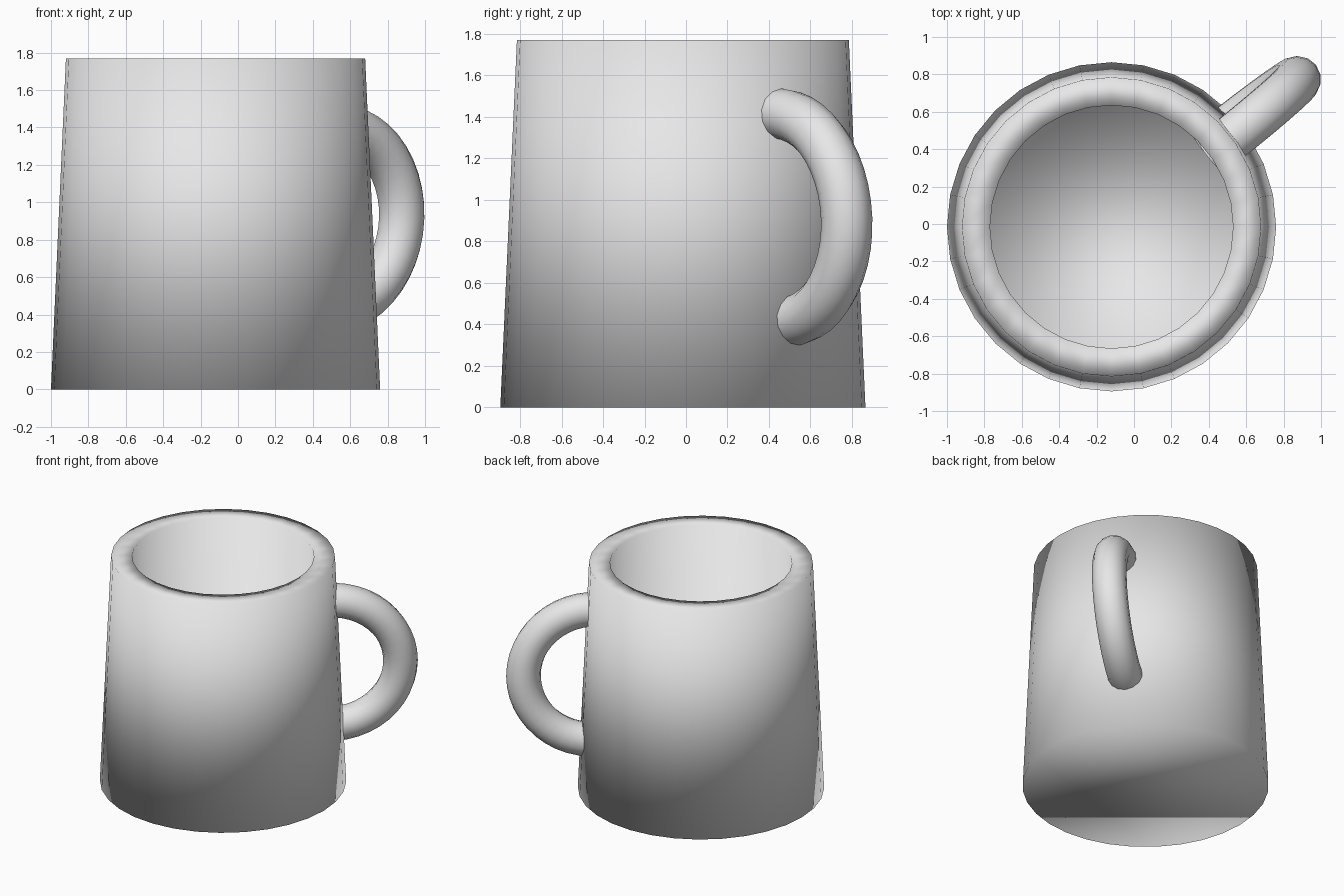
import bpy, bmesh
from math import cos, sin, pi, radians
from mathutils import Matrix, Vector

default_cube = bpy.data.objects.get("Cube")
if default_cube:
    bpy.data.objects.remove(default_cube, do_unlink=True)

grey = bpy.data.materials.new("light_grey")
grey.use_nodes = True
COLOUR = (0.8, 0.8, 0.8, 1)
grey.diffuse_color = COLOUR
grey.node_tree.nodes["Principled BSDF"].inputs["Base Color"].default_value = COLOUR


def make_object(name, bm):
    """Store a bmesh as a fully smooth-shaded object."""
    for face in bm.faces:
        face.smooth = True
    mesh = bpy.data.meshes.new(name)
    bm.to_mesh(mesh)
    bm.free()
    mesh.materials.append(grey)
    obj = bpy.data.objects.new(name, mesh)
    bpy.context.collection.objects.link(obj)
    return obj


CENTRE = Vector((-0.12, -0.015, 0))
HEIGHT, BASE_R, TOP_R, INNER_R, FLOOR = 1.77, 0.88, 0.80, 0.65, 0.15

# Cup body: tapered cylinder, flat rim, straight cavity
bm = bmesh.new()
bmesh.ops.create_cone(bm, cap_ends=True, segments=32, radius1=BASE_R,
                      radius2=TOP_R, depth=HEIGHT,
                      matrix=Matrix.Translation((0, 0, HEIGHT / 2)))
bm.normal_update()
top = max(bm.faces, key=lambda f: f.calc_center_median().z)
for scale, drop in ((INNER_R / TOP_R, 0), (1, HEIGHT - FLOOR)):
    top = bmesh.ops.extrude_discrete_faces(bm, faces=[top])["faces"][0]
    for v in top.verts:
        v.co.x *= scale
        v.co.y *= scale
        v.co.z -= drop
body = make_object("cup_body", bm)
body.location = CENTRE

# Handle: a bit over half a torus, its ends sunk into the wall
ARC_R, TUBE_R, STEPS, SIDES = 0.50, 0.124, 26, 14
reach = pi / 2 + radians(12.5)
bm = bmesh.new()
rings = []
for i in range(STEPS + 1):
    a = -reach + 2 * reach * i / STEPS
    ring = []
    for j in range(SIDES):
        b = 2 * pi * j / SIDES
        r = ARC_R + TUBE_R * cos(b)
        ring.append(bm.verts.new((r * cos(a), TUBE_R * sin(b), r * sin(a))))
    rings.append(ring)
for low, high in zip(rings, rings[1:]):
    for j in range(SIDES):
        k = (j + 1) % SIDES
        bm.faces.new((low[j], low[k], high[k], high[j]))
bmesh.ops.recalc_face_normals(bm, faces=bm.faces)
turn = Matrix.Rotation(radians(38.4), 4, "Z")
lean = Matrix.Rotation(radians(3), 4, "X")
place = Matrix.Translation(CENTRE + turn @ Vector((0.77, 0, 0.915)))
bm.transform(place @ turn @ lean)
# Make sure the tube faces outward
mid_face = max(bm.faces, key=lambda f: f.calc_center_median().x)
bm.normal_update()
if mid_face.normal.x < 0:
    bmesh.ops.reverse_faces(bm, faces=bm.faces)
make_object("handle", bm)
